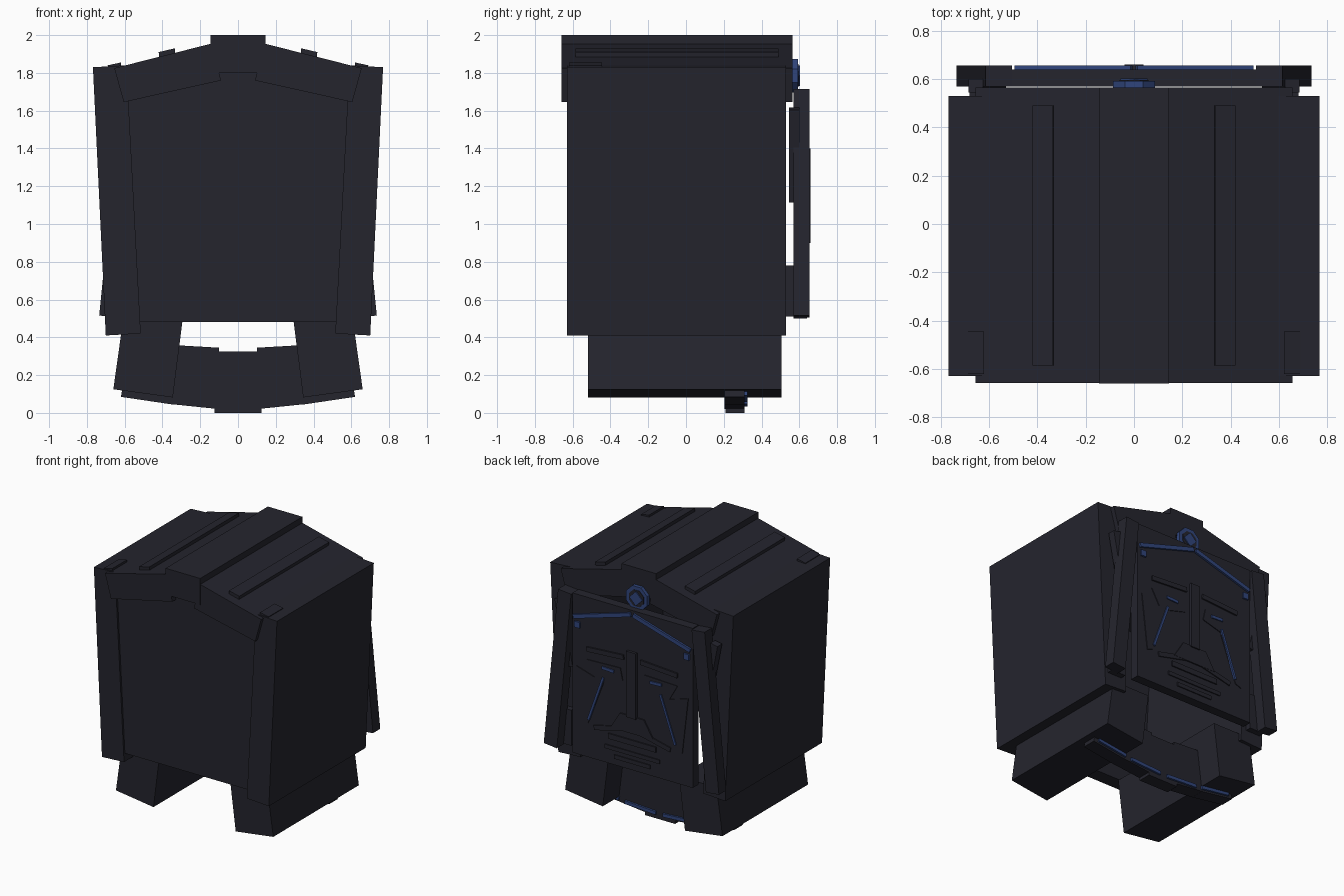
import bpy
import bmesh
import math
from mathutils import Vector

default_cube = bpy.data.objects.get("Cube")
if default_cube:
    bpy.data.objects.remove(default_cube, do_unlink=True)


def make_material(name, colour):
    material = bpy.data.materials.new(name)
    material.use_nodes = True
    material.diffuse_color = colour
    shader = next(n for n in material.node_tree.nodes if n.type == "BSDF_PRINCIPLED")
    shader.inputs["Base Color"].default_value = colour
    shader.inputs["Roughness"].default_value = 0.8
    return material


DARK = make_material("dark slate", (0.018, 0.018, 0.027, 1))
BLUE = make_material("deep blue", (0.03, 0.06, 0.2, 1))


def prism(name, outline, front, back, material=DARK):
    """Extrude an (x, z) outline from y = front to y = back."""
    bm = bmesh.new()
    base = bm.faces.new([bm.verts.new((x, front, z)) for x, z in outline])
    grown = bmesh.ops.extrude_face_region(bm, geom=[base])["geom"]
    moved = [v for v in grown if isinstance(v, bmesh.types.BMVert)]
    bmesh.ops.translate(bm, verts=moved, vec=(0, back - front, 0))
    bmesh.ops.recalc_face_normals(bm, faces=bm.faces)
    mesh = bpy.data.meshes.new(name)
    bm.to_mesh(mesh)
    bm.free()
    mesh.materials.append(material)
    obj = bpy.data.objects.new(name, mesh)
    bpy.context.scene.collection.objects.link(obj)
    return obj


def pair(name, outline, front, back, material=DARK):
    """The same prism on the left (+x) and right (-x)."""
    prism("left_" + name, outline, front, back, material)
    prism("right_" + name, [(-x, z) for x, z in outline], front, back, material)


def block(half, low, high):
    """Outline of a centred rectangle."""
    return [(-half, low), (half, low), (half, high), (-half, high)]


def bar(start, end, width):
    """Outline of a straight bar between two points."""
    a, b = Vector(start), Vector(end)
    along = (b - a).normalized()
    side = Vector((-along.y, along.x)) * width / 2
    return [tuple(p) for p in (a - side, b - side, b + side, a + side)]


def polygon(sides, radius, height, turn=0.0):
    """Outline of a regular polygon centred on x = 0."""
    angles = [turn + math.tau * i / sides for i in range(sides)]
    return [(radius * math.cos(a), height + radius * math.sin(a)) for a in angles]


# Hollow body: leaning side walls and a front panel
pair("side_wall", [(0.70, 0.41), (0.768, 1.83), (0.59, 1.84), (0.515, 0.42)], -0.63, 0.53)
prism("front_panel", [(-0.52, 0.48), (0.52, 0.48), (0.6, 1.7), (0, 1.85), (-0.6, 1.7)], -0.615, -0.51)

# Roof: ridge, sloping slabs, raised battens, corner caps
prism("roof_ridge", block(0.145, 1.8, 2), -0.66, 0.565)
pair("roof_slab", [(0.09, 1.76), (0.605, 1.645), (0.655, 1.825), (0.14, 1.955)], -0.658, 0.565)
pair("roof_batten", [(0.33, 1.88), (0.415, 1.86), (0.42, 1.91), (0.335, 1.93)], -0.585, 0.49)
pair("corner_cap", [(0.62, 1.8), (0.685, 1.8), (0.69, 1.84), (0.62, 1.855)], -0.62, -0.445)

# Legs
pair("leg", [(0.345, 0.082), (0.66, 0.125), (0.61, 0.48), (0.295, 0.48)], -0.52, 0.505)

# Jaw arch between the legs, with a row of blue strips
prism("jaw_centre", block(0.125, 0, 0.325), 0.21, 0.31)
pair("jaw_inner", [(0.1, 0.02), (0.37, 0.048), (0.36, 0.36), (0.1, 0.345)], 0.205, 0.31)
pair("jaw_outer", [(0.35, 0.045), (0.62, 0.085), (0.6, 0.2), (0.35, 0.2)], 0.205, 0.31)
pair("jaw_inner_strip", bar((0.03, 0.045), (0.29, 0.06), 0.025), 0.308, 0.325, BLUE)
pair("jaw_outer_strip", bar((0.34, 0.07), (0.58, 0.105), 0.025), 0.308, 0.325, BLUE)

# Mask plate on the back, its slanted frame bars and mounts
prism("mask_plate", block(0.505, 0.5, 1.71), 0.57, 0.64)
pair("frame_bar", bar((0.68, 0.51), (0.56, 1.71), 0.11), 0.568, 0.655)
pair("frame_brace", bar((0.56, 1.12), (0.655, 1.61), 0.06), 0.545, 0.6)
pair("frame_mount", bar((0.62, 0.51), (0.62, 0.78), 0.12), 0.52, 0.575)

# Face relief
FACE = 0.635
prism("nose", block(0.04, 0.9, 1.4), FACE, 0.66)
pair("brow", bar((0.07, 1.34), (0.38, 1.32), 0.035), FACE, 0.652)
pair("eye_socket", [(0.08, 1.16), (0.3, 1.1), (0.38, 1.24), (0.1, 1.25)], FACE, 0.646)
pair("cheek", [(0.24, 1.1), (0.47, 1.17), (0.42, 0.74), (0.37, 0.76)], FACE, 0.646)
prism("upper_lip", [(-0.18, 0.78), (0.18, 0.78), (0.1, 0.91), (-0.1, 0.91)], FACE, 0.65)
prism("mouth", block(0.2, 0.69, 0.73), FACE, 0.65)
pair("moustache", bar((0.06, 0.8), (0.32, 0.74), 0.035), FACE, 0.648)
prism("chin", block(0.23, 0.61, 0.64), FACE, 0.648)
prism("chin_tip", block(0.15, 0.55, 0.58), FACE, 0.648)

# Blue face markings
pair("eye_glow", bar((0.15, 1.21), (0.25, 1.215), 0.022), FACE, 0.654, BLUE)
pair("cheek_line", bar((0.24, 1.14), (0.365, 0.79), 0.018), FACE, 0.654, BLUE)
pair("brow_band", bar((0.01, 1.68), (0.49, 1.54), 0.03), FACE, 0.655, BLUE)
pair("temple_stud", bar((0.435, 1.485), (0.48, 1.485), 0.045), FACE, 0.654, BLUE)

# Forehead gem: ring, dark inset and diamond
prism("gem_ring", polygon(8, 0.095, 1.785, math.pi / 8), 0.56, 0.592, BLUE)
prism("gem_inset", polygon(8, 0.066, 1.785, math.pi / 8), 0.59, 0.595)
prism("gem_core", polygon(4, 0.055, 1.785), 0.59, 0.603, BLUE)
